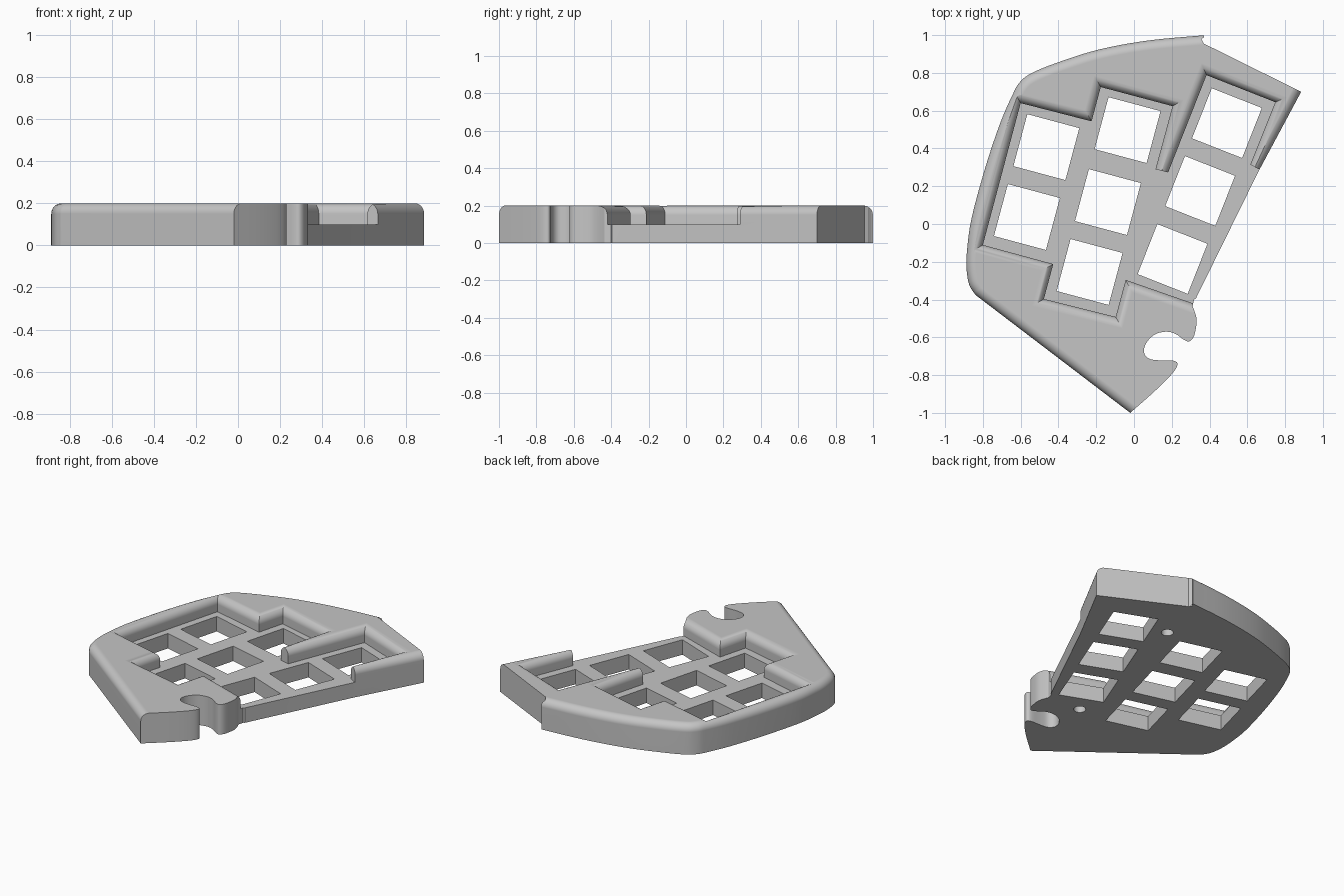
import bpy, bmesh, math
from mathutils import Vector

if "Cube" in bpy.data.objects:
    bpy.data.objects.remove(bpy.data.objects["Cube"])

R, H, FLOOR = 0.05, 0.2, 0.1          # edge rounding, case height, recess floor

grey = bpy.data.materials.new("plain_grey")
grey.diffuse_color = (0.56, 0.56, 0.56, 1)
grey.use_nodes = True
grey.node_tree.nodes["Principled BSDF"].inputs["Base Color"].default_value = grey.diffuse_color


def curve(pts, n=5):
    """Smooth open curve through the points."""
    p = [Vector(q) for q in pts]
    p = [2 * p[0] - p[1]] + p + [2 * p[-1] - p[-2]]
    out = []
    for a, b, c, d in zip(p, p[1:], p[2:], p[3:]):
        for i in range(n):
            t = i / n
            out.append(0.5 * (2 * b + (c - a) * t + (2 * a - 5 * b + 4 * c - d) * t * t
                              + (3 * b - a - 3 * c + d) * t ** 3))
    return [tuple(v) for v in out + [p[-2]]]


def offset(poly, d):
    """Move a counter-clockwise outline outwards by d with mitred corners."""
    out = []
    for i, p in enumerate(poly):
        e0 = (p - poly[i - 1]).normalized()
        e1 = (poly[(i + 1) % len(poly)] - p).normalized()
        n0, n1 = Vector((e0.y, -e0.x)), Vector((e1.y, -e1.x))
        out.append(p + (n0 + n1) * d / max(1 + n0.dot(n1), 0.3))
    return out


def loft(name, pts, levels):
    """Closed solid from one outline at several (offset, z) levels."""
    poly = [Vector(p) for p in pts]
    area = sum(poly[i - 1].x * p.y - poly[i - 1].y * p.x for i, p in enumerate(poly))
    if area < 0:
        poly.reverse()
    bm = bmesh.new()
    rings = [[bm.verts.new((v.x, v.y, z)) for v in offset(poly, d)] for d, z in levels]
    for a, b in zip(rings, rings[1:]):
        for i in range(len(poly)):
            bm.faces.new((a[i - 1], a[i], b[i], b[i - 1]))
    bm.faces.new(rings[0][::-1])
    bm.faces.new(rings[-1])
    bm.normal_update()
    me = bpy.data.meshes.new(name)
    bm.to_mesh(me)
    bm.free()
    ob = bpy.data.objects.new(name, me)
    bpy.context.collection.objects.link(ob)
    me.materials.append(grey)
    return ob


def boolean(target, tool, op="DIFFERENCE"):
    """Cut the target, trying another solver if one returns nothing."""
    before = target.data.copy()
    for solver in ("EXACT", "MANIFOLD", "FLOAT"):
        mod = target.modifiers.new("cut", "BOOLEAN")
        mod.operation, mod.object, mod.solver = op, tool, solver
        bpy.context.view_layer.objects.active = target
        bpy.ops.object.modifier_apply(modifier=mod.name)
        if len(target.data.polygons):
            break
        target.data = before.copy()
    bpy.data.objects.remove(tool)


arc = [(R * (1 - math.cos(t)), H - R + R * math.sin(t))
       for t in [math.radians(90 * i / 8) for i in range(9)]]

# Case with a rounded rim on the outer left, rear, front and right edges
rim = curve([(-0.84, -0.375), (-0.873, -0.32), (-0.887, -0.23), (-0.883, -0.13), (-0.86, 0.03),
             (-0.79, 0.29), (-0.71, 0.53), (-0.645, 0.68), (-0.605, 0.75), (-0.54, 0.80),
             (-0.39, 0.86), (-0.18, 0.925), (0.08, 0.972), (0.38, 1.0)])
blank = rim + [(0.85, 1.04), (1.02, 0.952), (0.66, 0.28), (0.315, -0.42),
               (0.5, -0.5), (0.5, -1.396)]
case = loft("keyboard_case", blank, [(0, 0)] + [(-d, z) for d, z in arc])

# Sharp outline of the curved foot with its round socket
socket = curve([(0.31, -0.435), (0.325, -0.475), (0.332, -0.51), (0.328, -0.55), (0.315, -0.60),
                (0.29, -0.622), (0.26, -0.61), (0.22, -0.582), (0.17, -0.57), (0.11, -0.585),
                (0.065, -0.63), (0.053, -0.68), (0.08, -0.713), (0.135, -0.722), (0.21, -0.724),
                (0.23, -0.745), (0.20, -0.795), (0.11, -0.885), (-0.02, -1.0)], 4)
beyond = [(0.318, -0.40), (0.5, -0.3), (0.9, -0.3), (0.9, -1.5), (-0.15, -1.5), (-0.15, -1.115)]
boolean(case, loft("foot_trim", socket + beyond[::-1], [(0, -0.1), (0, 0.3)]))

# Slanted rear right corner
corner = [(0.374, 1.2), (0.371, 0.99), (0.358, 0.978), (0.37, 0.955), (0.885, 0.70),
          (1.1, 0.594), (1.3, 0.5), (1.3, 1.2)]
boolean(case, loft("corner", corner, [(0, -0.1), (0, 0.3)]))

# Recessed key columns with rounded upper lips (the first overlaps the second)
columns = [
    [(-0.60, 0.64), (-0.191, 0.535), (-0.391, -0.222), (-0.80, -0.111)],
    [(-0.176, 0.725), (0.204, 0.624), (-0.097, -0.492), (-0.477, -0.397)],
    [(0.384, 0.788), (0.748, 0.645), (0.32, -0.423), (-0.044, -0.296)],
]
for c in columns:
    boolean(case, loft("recess", c, [(0, FLOOR)] + arc + [(R, 0.3)]))

# Open floor past the ends of the two dividing rails
for c in [[(-0.018, 0.323), (0.299, 0.243), (0.056, -0.312), (-0.044, -0.296), (-0.155, -0.265)],
          [(0.53, 0.357), (0.61, 0.317), (0.72, 0.259), (0.9, 0.15), (0.55, -0.45),
           (0.318, -0.418), (0.2, -0.35)]]:
    boolean(case, loft("gap", c, [(0, FLOOR), (0, 0.3)]))

# Square switch openings: centre x, centre y, tilt
openings = [(-0.464, 0.407, 15), (-0.567, 0.037, 15),
            (-0.034, 0.497, 15), (-0.138, 0.116, 15), (-0.235, -0.254, 15),
            (0.492, 0.534, 21.5), (0.35, 0.175, 21.5), (0.204, -0.185, 21.5)]
for x, y, tilt in openings:
    a = [math.radians(45 + 90 * k - tilt) for k in range(4)]
    r = 0.285 / math.sqrt(2)
    sq = [(x + r * math.cos(t), y + r * math.sin(t)) for t in a]
    boolean(case, loft("opening", sq, [(0, -0.1), (0, 0.15)]))

# Blind screw holes underneath
for x, y in [(0.265, 0.63), (0.074, -0.424)]:
    circle = [(x + 0.037 * math.cos(k * math.tau / 24), y + 0.037 * math.sin(k * math.tau / 24))
              for k in range(24)]
    boolean(case, loft("screw_hole", circle, [(0, -0.1), (0, 0.12)]))

# Smooth shading with crisp edges
bpy.ops.object.select_all(action="DESELECT")
case.select_set(True)
bpy.context.view_layer.objects.active = case
bpy.ops.object.shade_smooth_by_angle(angle=math.radians(30))
weighted = case.modifiers.new("even_shading", "WEIGHTED_NORMAL")
weighted.keep_sharp = True
